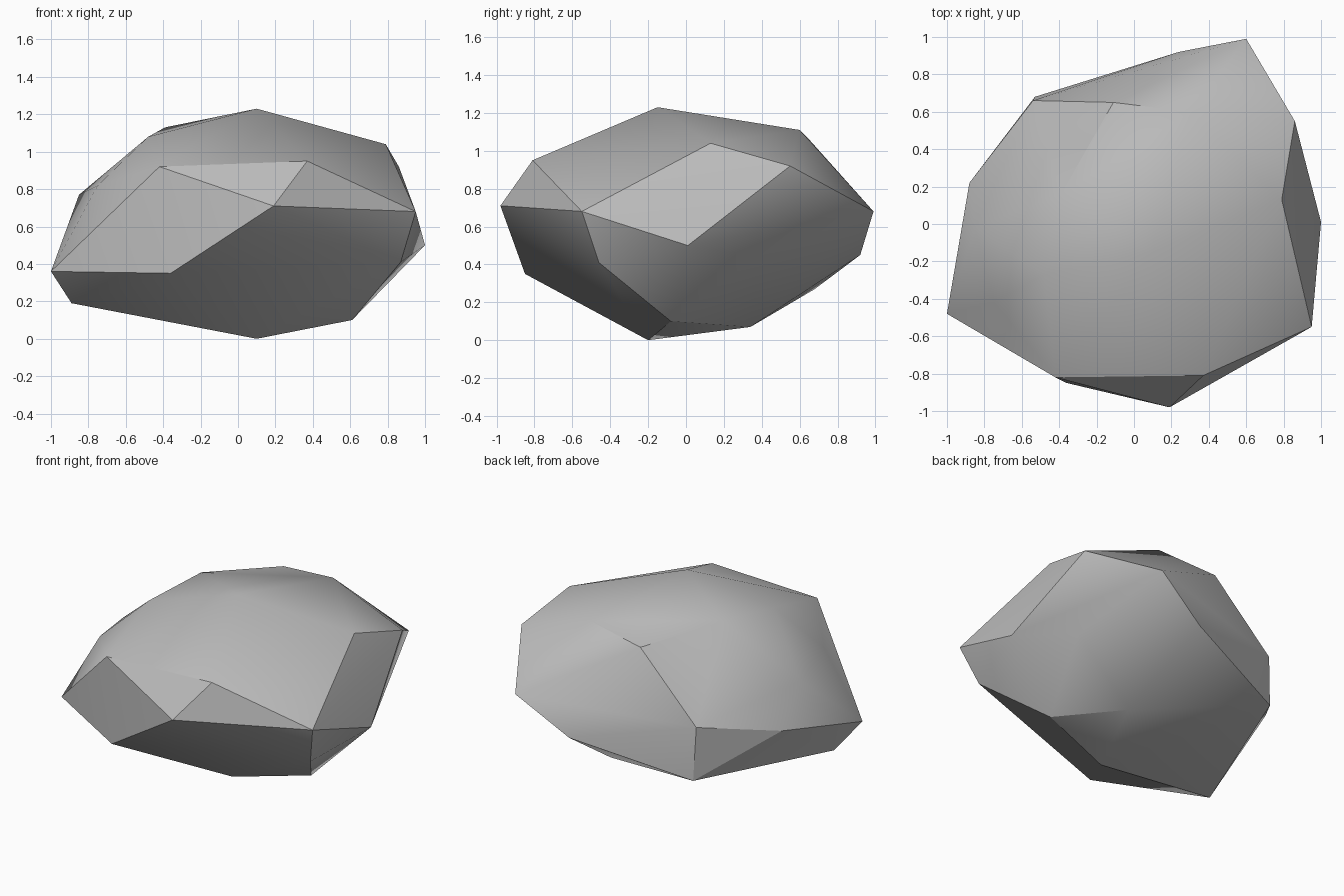
import bpy
import bmesh
from mathutils import Vector

# Remove the default cube only
default_cube = bpy.data.objects.get("Cube")
if default_cube is not None:
    bpy.data.objects.remove(default_cube, do_unlink=True)


def make_material(name, colour):
    material = bpy.data.materials.new(name)
    material.use_nodes = True
    material.diffuse_color = colour
    shader = material.node_tree.nodes["Principled BSDF"]
    shader.inputs["Base Color"].default_value = colour
    shader.inputs["Roughness"].default_value = 0.9
    return material


def build_faceted_stone(name, corner_groups, material):
    """Wrap a tight skin of flat facets around the given corners."""
    bm = bmesh.new()
    for group in corner_groups:
        for corner in group:
            bm.verts.new(Vector(corner) / 100)
    hull = bmesh.ops.convex_hull(bm, input=bm.verts[:], use_existing_faces=False)
    leftovers = set(hull["geom_interior"]) | set(hull["geom_unused"])
    loose = [item for item in leftovers if isinstance(item, bmesh.types.BMVert)]
    bmesh.ops.delete(bm, geom=loose, context="VERTS")
    bmesh.ops.recalc_face_normals(bm, faces=bm.faces[:])

    mesh = bpy.data.meshes.new(name)
    bm.to_mesh(mesh)
    bm.free()
    mesh.materials.append(material)
    stone = bpy.data.objects.new(name, mesh)
    bpy.context.collection.objects.link(stone)
    return stone


# Corners of the boulder in hundredths of a unit, from the ground upward
underside = [(10, -20, 0), (61, -8, 10), (33, 34, 7)]
lower_ring = [(-89, -33, 19), (-100, -48, 36), (-36, -85, 35), (87, -46, 41),
              (76, 37, 44), (24, 92, 45), (-53, 68, 27)]
middle_ring = [(19, -98, 71), (95, -55, 68), (100, 1, 50), (60, 99, 68),
               (-54, 66, 63), (-88, 22, 53)]
shoulder = [(37, -81, 95), (-42, -82, 92), (-75, -42, 82), (-85, -2, 77),
            (86, 55, 92), (79, 13, 104)]
crown = [(-48, -27, 108), (-39, 16, 113), (-11, 65, 106), (30, 60, 111),
         (10, -15, 123)]

stone_grey = make_material("stone_grey", (0.5, 0.5, 0.5, 1.0))
boulder = build_faceted_stone(
    "boulder", [underside, lower_ring, middle_ring, shoulder, crown], stone_grey)

# Soft shading over shallow folds, crisp creases on the steep ones
bpy.ops.object.select_all(action="DESELECT")
boulder.select_set(True)
bpy.context.view_layer.objects.active = boulder
bpy.ops.object.shade_smooth_by_angle(angle=0.5236)
